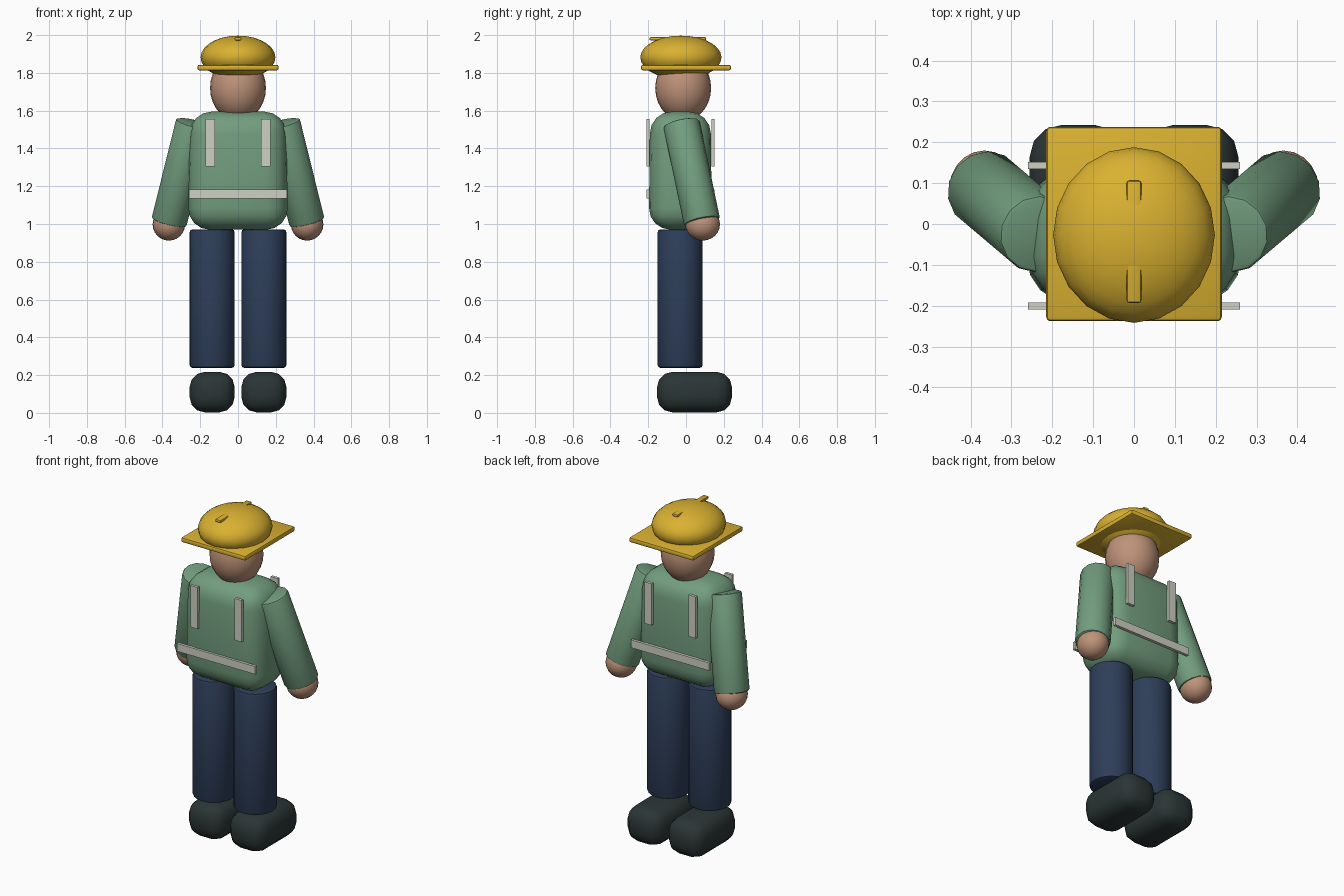
import bpy, bmesh, math
from mathutils import Vector, Matrix

if "Cube" in bpy.data.objects:
    bpy.data.objects.remove(bpy.data.objects["Cube"])


def material(name, rgb):
    m = bpy.data.materials.new(name)
    m.diffuse_color = (*rgb, 1)
    m.use_nodes = True
    m.node_tree.nodes["Principled BSDF"].inputs["Base Color"].default_value = m.diffuse_color
    return m


YELLOW = material("yellow", (0.70, 0.44, 0.03))
GREEN = material("green", (0.17, 0.34, 0.21))
SKIN = material("skin", (0.52, 0.29, 0.19))
NAVY = material("navy", (0.027, 0.048, 0.10))
BOOT = material("charcoal", (0.024, 0.036, 0.036))
STRIPE = material("pale_grey", (0.62, 0.64, 0.55))


def finish(bm, name, mat, bevel=0, segments=2, angle=40):
    """Bevel the sharp edges, then turn the bmesh into a smooth-shaded object."""
    if bevel:
        edges = [e for e in bm.edges if e.calc_face_angle(0) > math.radians(50)]
        bmesh.ops.bevel(bm, geom=edges, offset=bevel, segments=segments,
                        profile=0.5, affect='EDGES', clamp_overlap=True)
    bmesh.ops.recalc_face_normals(bm, faces=bm.faces)
    me = bpy.data.meshes.new(name)
    bm.to_mesh(me)
    bm.free()
    me.materials.append(mat)
    ob = bpy.data.objects.new(name, me)
    bpy.context.collection.objects.link(ob)
    bpy.ops.object.select_all(action='DESELECT')
    ob.select_set(True)
    bpy.context.view_layer.objects.active = ob
    bpy.ops.object.shade_smooth_by_angle(angle=math.radians(angle))
    return ob


def box(name, mat, lo, hi, bevel=0, segments=2, taper=1, angle=40):
    lo, hi = Vector(lo), Vector(hi)
    mid = (lo + hi) / 2
    bm = bmesh.new()
    bmesh.ops.create_cube(bm, size=1)
    for v in bm.verts:
        k = taper if v.co.z > 0 else 1
        d = hi - lo
        v.co = mid + Vector((v.co.x * d.x * k, v.co.y * d.y * k, v.co.z * d.z))
    return finish(bm, name, mat, bevel, segments, angle)


def ball(name, mat, centre, radii, u=24, v=14):
    bm = bmesh.new()
    bmesh.ops.create_uvsphere(bm, u_segments=u, v_segments=v, radius=1)
    for p in bm.verts:
        p.co = Vector(centre) + Vector([p.co[i] * radii[i] for i in range(3)])
    return finish(bm, name, mat)


def limb(name, mat, a, b, r, sides, bevel):
    """Capped cylinder between two points."""
    a, b = Vector(a), Vector(b)
    bm = bmesh.new()
    rot = (b - a).to_track_quat('Z', 'Y').to_matrix().to_4x4()
    bmesh.ops.create_cone(bm, cap_ends=True, segments=sides, radius1=r, radius2=r,
                          depth=(b - a).length,
                          matrix=Matrix.Translation((a + b) / 2) @ rot)
    return finish(bm, name, mat, bevel, 2)


# Torso and head
box("torso", GREEN, (-0.265, -0.197, 0.97), (0.265, 0.137, 1.595), 0.115, 4, 0.96)
ball("head", SKIN, (0, -0.015, 1.72), (0.148, 0.148, 0.175))

# Hard hat: dome, square brim and crest bar
ball("hat_dome", YELLOW, (0, -0.027, 1.882), (0.198, 0.215, 0.115), 20, 14)
box("hat_brim", YELLOW, (-0.215, -0.238, 1.813), (0.215, 0.238, 1.843), 0.01)
box("hat_crest", YELLOW, (-0.018, -0.193, 1.972), (0.018, 0.106, 1.989), 0.006)

# Reflective stripes on the front and back of the jacket
for side, y0, y1 in (("front", -0.209, -0.192), ("back", 0.135, 0.152)):
    box(side + "_belt_stripe", STRIPE, (-0.26, y0, 1.135), (0.26, y1, 1.182))
    for s, x in (("left", -0.147), ("right", 0.147)):
        box(f"{side}_{s}_strap", STRIPE, (x - 0.024, y0, 1.305), (x + 0.024, y1, 1.555))

# Limbs, once per side
for side, s in (("left", -1), ("right", 1)):
    limb(side + "_arm", GREEN, (s * 0.235, -0.025, 1.535), (s * 0.365, 0.085, 1.01),
         0.097, 14, 0.012)
    ball(side + "_hand", SKIN, (s * 0.366, 0.088, 0.998), (0.086, 0.092, 0.086), 20, 12)
    limb(side + "_leg", NAVY, (s * 0.137, -0.031, 0.238), (s * 0.137, -0.031, 0.972),
         0.119, 20, 0.015)
    box(side + "_boot", BOOT, (s * 0.137 - 0.119, -0.153, 0.003),
        (s * 0.137 + 0.119, 0.243, 0.217), 0.08, 3)
